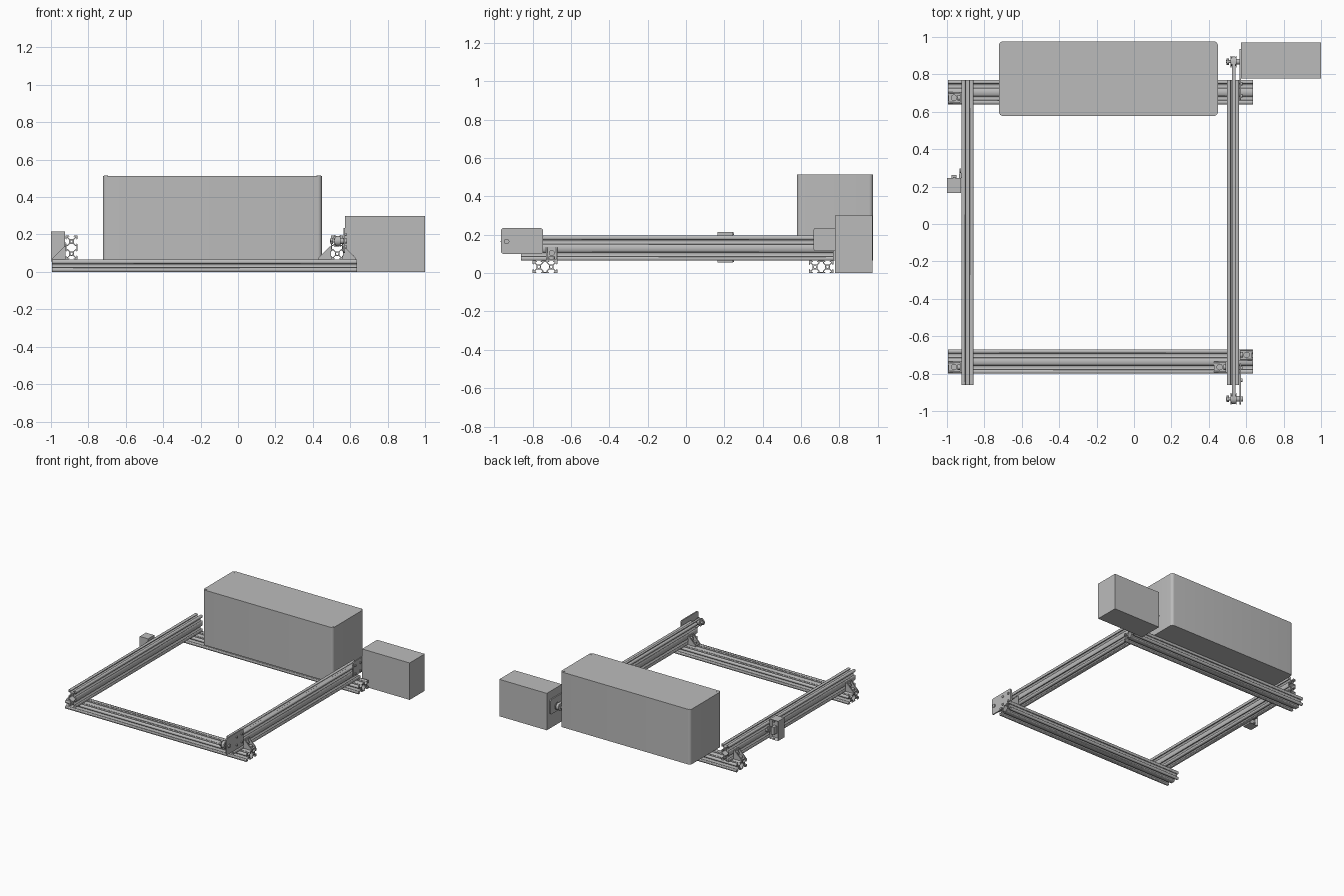
import bpy, bmesh, math
from mathutils import Vector, Matrix

cube = bpy.data.objects.get("Cube")
if cube:
    bpy.data.objects.remove(cube, do_unlink=True)

grey = bpy.data.materials.new("plain grey")
grey.use_nodes = True
COLOUR = (0.5, 0.5, 0.5, 1)
grey.diffuse_color = COLOUR
grey.node_tree.nodes["Principled BSDF"].inputs["Base Color"].default_value = COLOUR

MM = 0.00325          # one millimetre in model units
AXES = (Vector((1, 0, 0)), Vector((0, 1, 0)), Vector((0, 0, 1)))


def finish(name, mesh, smooth=False):
    mesh.materials.clear()
    mesh.materials.append(grey)
    ob = bpy.data.objects.new(name, mesh)
    bpy.context.collection.objects.link(ob)
    if smooth:
        bpy.ops.object.select_all(action='DESELECT')
        ob.select_set(True)
        bpy.context.view_layer.objects.active = ob
        bpy.ops.object.shade_smooth_by_angle(angle=math.radians(35))
    return ob


def from_bmesh(name, bm, smooth=False):
    bmesh.ops.recalc_face_normals(bm, faces=bm.faces)
    mesh = bpy.data.meshes.new(name)
    bm.to_mesh(mesh)
    bm.free()
    return finish(name, mesh, smooth)


def box(name, lo, hi, radius=0, axis=2):
    """Box between two corners; edges along one axis may be rounded."""
    lo, hi = Vector(lo), Vector(hi)
    bm = bmesh.new()
    bmesh.ops.create_cube(bm, size=1)
    for v in bm.verts:
        v.co = (lo + hi) / 2 + v.co * (hi - lo)
    if radius:
        edges = [e for e in bm.edges if
                 abs((e.verts[0].co - e.verts[1].co).normalized()[axis]) > 0.9]
        bmesh.ops.bevel(bm, geom=edges, offset=radius, segments=6,
                        profile=0.5, affect='EDGES')
    return from_bmesh(name, bm, radius > 0)


def rod(name, centre, radius, length, axis, sides=24):
    bm = bmesh.new()
    turn = AXES[2].rotation_difference(AXES[axis]).to_matrix().to_4x4()
    bmesh.ops.create_cone(bm, cap_ends=True, segments=sides, radius1=radius,
                          radius2=radius, depth=length,
                          matrix=Matrix.Translation(centre) @ turn)
    return from_bmesh(name, bm, sides > 8)


def prism(name, points, direction):
    bm = bmesh.new()
    face = bm.faces.new([bm.verts.new(p) for p in points])
    new = bmesh.ops.extrude_face_region(bm, geom=[face])["geom"]
    moved = [g for g in new if isinstance(g, bmesh.types.BMVert)]
    bmesh.ops.translate(bm, verts=moved, vec=direction)
    return from_bmesh(name, bm)


# Slotted aluminium rail: a double-width section in millimetres
def slot(cx, cy, quarter_turns):
    half = [(4.6, 0), (3.1, 1.8), (5.5, 1.8), (5.5, 3.4), (2.8, 6.1)]
    path = [(-u, -d) for u, d in half] + [(u, -d) for u, d in reversed(half)]
    turn = Matrix.Rotation(-quarter_turns * math.pi / 2, 2)
    return [turn @ Vector(p) + Vector((cx, cy)) for p in path]


def rail_section():
    outline = ([(-20, 10)] + slot(-10, 10, 0) + slot(10, 10, 0)
               + [(20, 10)] + slot(20, 0, 1) + [(20, -10)]
               + slot(10, -10, 2) + slot(-10, -10, 2)
               + [(-20, -10)] + slot(-20, 0, 3))
    quarter = [(6.2, 2.7), (2.7, 6.2), (2.7, 8.2)]
    right = quarter + [(-u, v) for u, v in reversed(quarter)]
    cavity = right + [(-u, -v) for u, v in right]
    bores = [[(c + 2.1 * math.cos(i * math.pi / 6), 2.1 * math.sin(i * math.pi / 6))
              for i in range(12)] for c in (-10, 10)]
    return [outline, cavity] + bores


def rail(name, centre, length, across, up, along):
    curve = bpy.data.curves.new(name, 'CURVE')
    curve.dimensions = '2D'
    curve.fill_mode = 'BOTH'
    curve.extrude = length / 2
    for loop in rail_section():
        spline = curve.splines.new('POLY')
        spline.points.add(len(loop) - 1)
        for point, p in zip(spline.points, loop):
            point.co = (p[0] * MM, p[1] * MM, 0, 1)
        spline.use_cyclic_u = True
    helper = bpy.data.objects.new(name + " curve", curve)
    bpy.context.collection.objects.link(helper)
    graph = bpy.context.evaluated_depsgraph_get()
    mesh = bpy.data.meshes.new_from_object(helper.evaluated_get(graph))
    bpy.data.objects.remove(helper, do_unlink=True)
    basis = Matrix((across, up, along)).transposed().to_4x4()
    mesh.transform(Matrix.Translation(centre) @ basis)
    return finish(name, mesh)


X, Y, Z = AXES
for name, y in (("front_cross_rail", -0.735), ("back_cross_rail", 0.705)):
    rail(name, (-0.18, y, 0.0325), 1.63, Y, Z, X)
for name, x in (("right_side_rail", -0.89), ("left_side_rail", 0.53)):
    rail(name, (x, -0.045, 0.13), 1.63, Z, X, Y)


# Corner brackets: foot, upright, two gussets and bolts
def bracket(name, x, y, out):
    foot, t, w, h = 0.07, 0.008, 0.03, 0.065
    tip = x + out * foot
    box(name + "_foot", (min(x, tip), y - w, h), (max(x, tip), y + w, h + t))
    back = x + out * t
    box(name + "_upright", (min(x, back), y - w, h), (max(x, back), y + w, h + foot))
    for side in (y - w, y + w - t):
        prism(name + "_gusset", [(x, side, h), (tip, side, h), (tip, side, h + t),
                                 (back, side, h + foot), (x, side, h + foot)],
              (0, t, 0))
    rod(name + "_foot_bolt", (x + out * 0.04, y, h + 0.015), 0.017, 0.015, 2)
    rod(name + "_side_bolt", (x + out * 0.014, y, h + 0.04), 0.015, 0.013, 0)


bracket("front_right_bracket", -0.922, -0.765, -1)
bracket("back_right_bracket", -0.922, 0.675, -1)
bracket("inner_left_bracket", 0.498, -0.765, -1)
bracket("outer_left_bracket", 0.562, -0.7, 1)

# Control box with rounded uprights and lid screws
box("control_box", (-0.722, 0.578, 0.065), (0.449, 0.976, 0.513), 0.022)
for x in (-0.705, 0.432):
    for y in (0.595, 0.959):
        rod("lid_screw", (x, y, 0.512), 0.011, 0.006, 2)

# Motor cover
box("motor_cover", (0.572, 0.777, 0), (1.0, 0.971, 0.3))

# Belt end plates with their screws
box("front_end_plate", (0.563, -0.965, 0.1), (0.573, -0.745, 0.235), 0.015, 0)
box("back_end_plate", (0.563, 0.665, 0.115), (0.573, 0.935, 0.235), 0.012, 0)
for y in (-0.835, -0.77, 0.685, 0.75):
    for z in (0.135, 0.2):
        rod("plate_screw", (0.576, y, z), 0.009, 0.008, 0)

# Pulleys, axles and flanges
BELT_X, BELT_Z, PULLEY_R = 0.533, 0.165, 0.024
ENDS = (-0.935, 0.868)
for y in ENDS:
    rod("pulley", (BELT_X, y, BELT_Z), PULLEY_R, 0.024, 0)
    for x in (BELT_X - 0.014, BELT_X + 0.014):
        rod("pulley_flange", (x, y, BELT_Z), 0.031, 0.004, 0)
    rod("pulley_axle", (0.535, y, BELT_Z), 0.008, 0.085, 0, 16)
    rod("axle_nut", (0.502, y, BELT_Z), 0.018, 0.014, 0, 6)
    rod("axle_spacer", (0.556, y, BELT_Z), 0.015, 0.014, 0)
rod("axle_head", (0.577, ENDS[0], BELT_Z), 0.014, 0.01, 0)

# Drive belt: a closed strap round both pulleys
bm = bmesh.new()
rings = []
for end, start in zip(ENDS, (0.5, 1.5)):
    for i in range(13):
        a = math.pi * (start + i / 12)
        ring = []
        for x, r in ((-0.009, 0), (0.009, 0), (0.009, 0.004), (-0.009, 0.004)):
            ring.append(bm.verts.new((BELT_X + x,
                                      end + (PULLEY_R + r) * math.cos(a),
                                      BELT_Z + (PULLEY_R + r) * math.sin(a))))
        rings.append(ring)
for i, ring in enumerate(rings):
    after = rings[(i + 1) % len(rings)]
    for k in range(4):
        n = (k + 1) % 4
        bm.faces.new((ring[k], ring[n], after[n], after[k]))
from_bmesh("drive_belt", bm, True)

# Switch housing with a recessed back panel
bm = bmesh.new()
bmesh.ops.create_cube(bm, size=1)
for v in bm.verts:
    v.co = Vector((-0.962, 0.205, 0.135)) + v.co * Vector((0.076, 0.08, 0.16))
bm.faces.ensure_lookup_table()
panel = max(bm.faces, key=lambda f: f.calc_center_median().y)
bmesh.ops.inset_region(bm, faces=[panel], thickness=0.018)
bmesh.ops.translate(bm, verts=panel.verts, vec=(0, -0.02, 0))
from_bmesh("switch_housing", bm)
box("switch_body", (-0.975, 0.225, 0.105), (-0.95, 0.262, 0.165))
box("switch_lever", (-0.935, 0.245, 0.12), (-0.923, 0.27, 0.16))
rod("lever_roller", (-0.929, 0.285, 0.14), 0.012, 0.01, 0)
for z in (0.065, 0.205):
    rod("housing_screw", (-0.962, 0.247, z), 0.007, 0.008, 1, 16)
